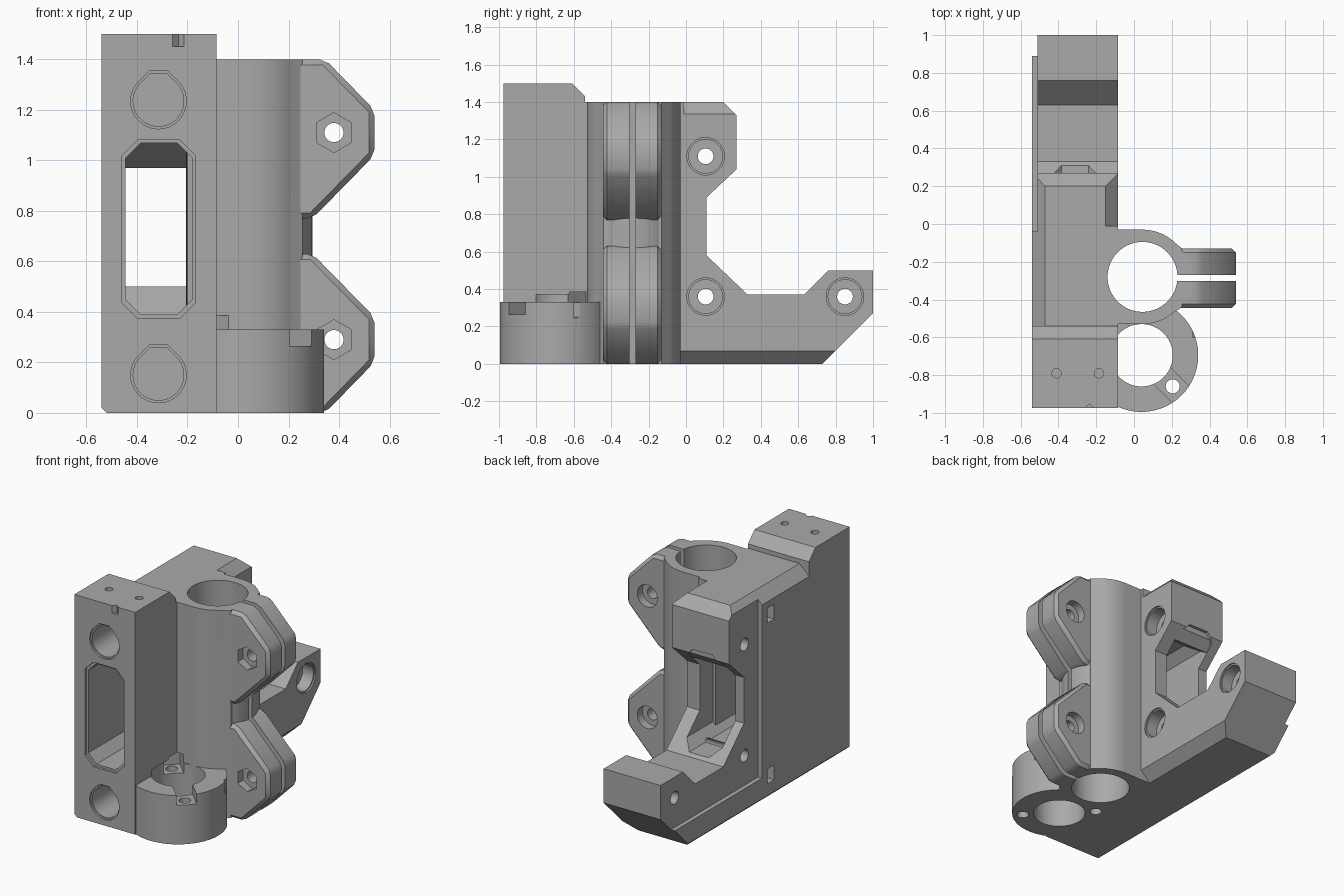
import bpy, bmesh
from math import sin, cos, radians
from mathutils import Vector, Matrix

if "Cube" in bpy.data.objects:
    bpy.data.objects.remove(bpy.data.objects["Cube"])

grey = bpy.data.materials.new("plastic_grey")
grey.use_nodes = True
grey.diffuse_color = (0.4, 0.4, 0.4, 1)
grey.node_tree.nodes["Principled BSDF"].inputs["Base Color"].default_value = (0.4, 0.4, 0.4, 1)


def prism(name, axis, points, lo, hi, turn=0.0, at=(0, 0, 0)):
    """Extrude a closed outline along an axis; points are the other two coordinates in order."""
    bm = bmesh.new()
    i = "xyz".index(axis)

    def place(p, h):
        c = list(p)
        c.insert(i, h)
        return Vector(c)
    face = bm.faces.new([bm.verts.new(place(p, lo)) for p in points])
    ext = bmesh.ops.extrude_face_region(bm, geom=[face])
    step = place((0, 0), hi - lo)
    bmesh.ops.translate(bm, vec=step, verts=[g for g in ext["geom"] if isinstance(g, bmesh.types.BMVert)])
    bmesh.ops.recalc_face_normals(bm, faces=bm.faces)
    bm.transform(Matrix.Translation(at) @ Matrix.Rotation(turn, 4, "Z"))
    mesh = bpy.data.meshes.new(name)
    bm.to_mesh(mesh)
    bm.free()
    mesh.materials.append(grey)
    ob = bpy.data.objects.new(name, mesh)
    bpy.context.collection.objects.link(ob)
    return ob


def ring(u, v, r, n=64, start=0):
    return [(u + r * cos(radians(start + 360 * k / n)), v + r * sin(radians(start + 360 * k / n)))
            for k in range(n)]


def rect(u0, u1, v0, v1):
    return [(u0, v0), (u1, v0), (u1, v1), (u0, v1)]


def octagon(u0, u1, v0, v1, c):
    return [(u0 + c, v0), (u1 - c, v0), (u1, v0 + c), (u1, v1 - c),
            (u1 - c, v1), (u0 + c, v1), (u0, v1 - c), (u0, v0 + c)]


def teardrop(u, v, r):
    arc = [(u + r * cos(radians(a)), v + r * sin(radians(a))) for a in range(135, 406, 6)]
    return arc + [(u + r * 0.33, v + r * 1.09), (u - r * 0.33, v + r * 1.09)]


def apply(ob, mod):
    with bpy.context.temp_override(object=ob, active_object=ob, selected_objects=[ob]):
        bpy.ops.object.modifier_apply(modifier=mod.name)


def combine(part, op):
    mod = bracket.modifiers.new(op, "BOOLEAN")
    mod.operation, mod.object, mod.solver = op, part, "EXACT"
    apply(bracket, mod)
    bpy.data.objects.remove(part)


def add(*args, **kw):
    combine(prism(*args, **kw), "UNION")


def cut(*args, **kw):
    combine(prism(*args, **kw), "DIFFERENCE")


LEFT, RIGHT = -0.54, -0.085      # sides of the main wall
TX, TY = 0.045, -0.28            # bearing tube axis
NX, NY = 0.04, -0.695            # nut ring axis
ROD_X, ROD_Z = -0.315, (0.15, 1.235)

# Main wall with the rear hook and lower arm
side = [(-0.975, 0), (0.73, 0), (1, 0.27), (1, 0.5), (0.76, 0.5), (0.63, 0.37), (0.33, 0.37),
        (0.11, 0.58), (0.11, 0.89), (0.27, 1.04), (0.27, 1.33), (0.2, 1.4), (-0.54, 1.4),
        (-0.54, 1.43), (-0.61, 1.5), (-0.975, 1.5)]
bracket = prism("carriage_bracket", "x", side, LEFT, RIGHT)

# Recessed left face behind the wall and edge chamfers
cut("left_recess", "x", [(-0.04, 0.16), (1.1, 0.16), (1.1, 1.6), (-0.04, 1.6)], LEFT - 0.1, -0.51)
cut("top_left_chamfer", "y", [(-0.57, 1.3), (-0.42, 1.45), (-0.6, 1.45)], -0.54, 0.4)
cut("top_right_chamfer", "y", [(-0.05, 1.3), (-0.2, 1.45), (-0.05, 1.45)], -0.01, 0.4)
cut("bottom_right_chamfer", "y", [(-0.05, 0.105), (-0.2, -0.045), (-0.05, -0.045)], -0.03, 1.1)
cut("bottom_left_chamfer", "y", [(-0.56, 0.04), (-0.5, -0.02), (-0.56, -0.02)], -1.1, 1.1)

# Belt slot with flared mouth and sloping ceiling
cut("belt_slot", "y", octagon(-0.445, -0.18, 0.39, 1.068, 0.06), -1.1, 0.45)
cut("slot_mouth", "y", octagon(-0.46, -0.168, 0.375, 1.08, 0.062), -1.1, -0.96)
add("slot_ceiling", "x", [(0.0, 1.09), (0.19, 0.97), (0.25, 1.03), (0.25, 1.09)], -0.46, -0.17)

# Bearing tube with its web to the wall
add("tube_web", "z", rect(-0.2, TX, -0.53, -0.03), 0, 1.4)
add("bearing_tube", "z", ring(TX, TY, 0.25, 96), 0, 1.4)
add("ear_root", "z", [(0.16, -0.06), (0.2, -0.085), (0.255, -0.13), (0.255, -0.44),
                      (0.2, -0.475), (0.16, -0.5)], 0, 1.4)

# Pair of clamp ears, upper mirrored from lower
ear = [(0.14, 0), (0.345, 0), (0.54, 0.2), (0.54, 0.38), (0.295, 0.63), (0.14, 0.63)]
for flip in (False, True):
    pts = [(x, 1.4 - z if flip else z) for x, z in ear]
    part = prism("clamp_ear", "y", pts, -0.445, -0.13)
    bev = part.modifiers.new("bevel", "BEVEL")
    bev.width, bev.segments = 0.022, 1
    apply(part, bev)
    combine(part, "UNION")

# Nut ring at the foot
add("nut_ring", "z", ring(NX, NY, 0.3, 96), 0, 0.33)

# Vertical bores and clamp slit
cut("bearing_bore", "z", ring(TX, TY, 0.185, 96), -0.1, 1.6)
cut("clamp_slit", "z", rect(0.15, 0.7, -0.303, -0.27), -0.1, 1.6)
cut("nut_bore", "z", ring(NX, NY, 0.165, 96), -0.1, 0.37)

# Two trapped nuts on opposite sides of the ring
for ang in (-45, 135):
    a = radians(ang)
    reach = 0.34 if ang < 0 else 0.29
    cut("nut_pocket", "z", rect(0.14, reach, -0.062, 0.062), 0.265, 0.385, turn=a, at=(NX, NY, 0))
    cut("nut_screw_hole", "z", ring(NX + 0.233 * cos(a), NY + 0.233 * sin(a), 0.037, 32), -0.1, 0.3)

# Rod sockets with chamfered mouths and inspection windows
for z in ROD_Z:
    cut("rod_socket", "y", teardrop(ROD_X, z, 0.1), -1.1, -0.1)
    cut("socket_mouth", "y", teardrop(ROD_X, z, 0.11), -1.1, -0.962)
    cut("rod_window", "x", rect(-0.17, -0.1, z - 0.05, z + 0.05), -0.7, ROD_X)

# Motor screw holes with head recesses on the right
for y, z in ((0.105, 0.36), (0.105, 1.11), (0.85, 0.36)):
    cut("motor_screw_hole", "x", ring(y, z, 0.042, 32), -0.7, 0)
    cut("screw_head_recess", "x", ring(y, z, 0.09, 48), -0.175, 0)
    cut("recess_rim", "x", ring(y, z, 0.1, 48), -0.095, 0)

# Clamp screws with hex nut trap in front and round head recess behind
for z in (0.29, 1.11):
    cut("clamp_screw_hole", "y", ring(0.38, z, 0.038, 32), -0.6, 0)
    cut("hex_trap", "y", ring(0.38, z, 0.079, 6, 30), -0.6, -0.39)
    cut("clamp_head_recess", "y", ring(0.38, z, 0.075, 32), -0.185, 0)

# Top pin holes and small front notch
for x in (-0.41, -0.185):
    cut("pin_hole", "z", ring(x, -0.79, 0.025, 24), 1.38, 1.6)
cut("front_notch", "z", ring(-0.236, -0.98, 0.028, 4), 1.45, 1.6)

bpy.ops.object.select_all(action="DESELECT")
bracket.select_set(True)
bpy.context.view_layer.objects.active = bracket
bpy.ops.object.shade_smooth_by_angle(angle=radians(25))
